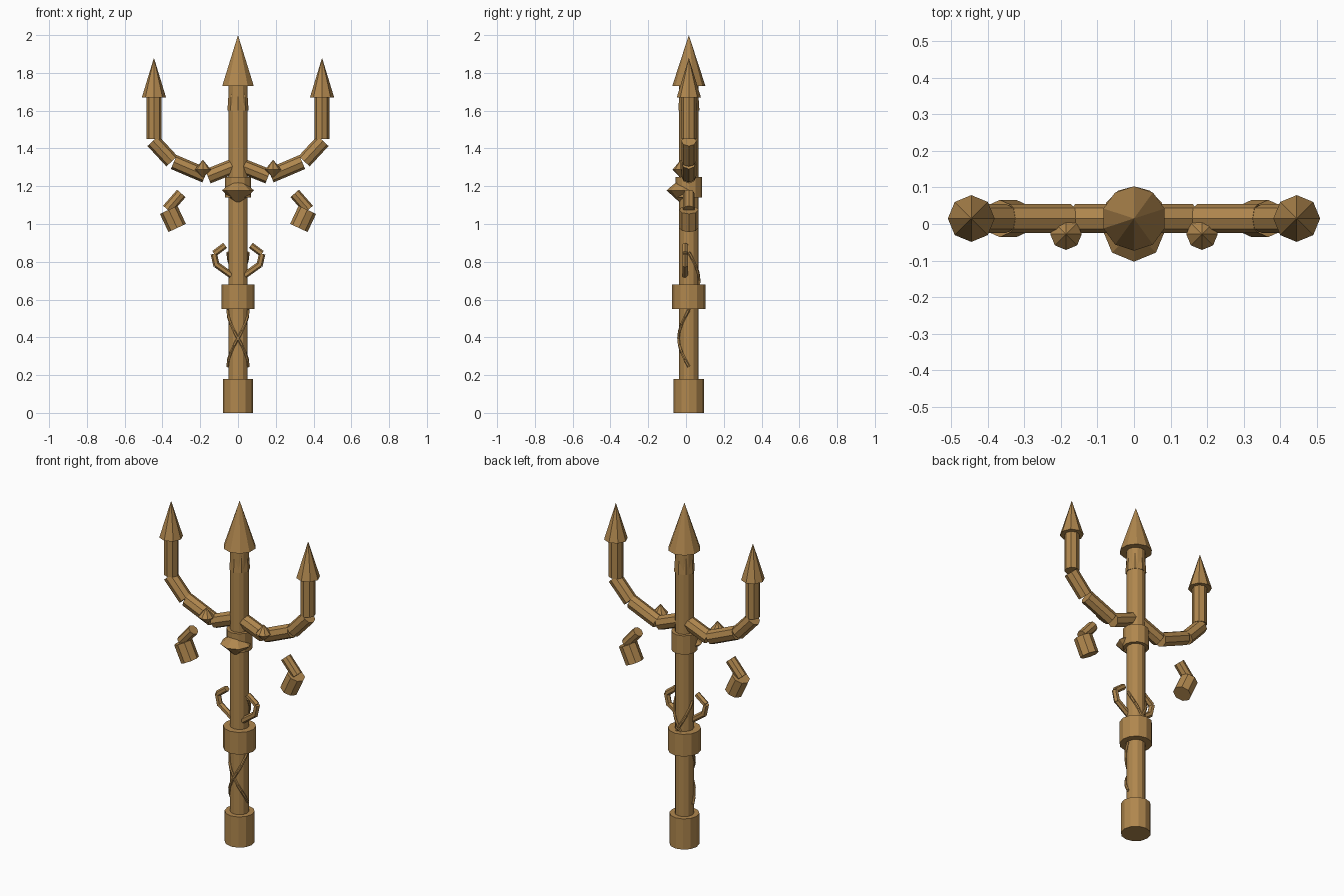
import bpy, bmesh, math
from mathutils import Vector, Matrix

if "Cube" in bpy.data.objects:
    bpy.data.objects.remove(bpy.data.objects["Cube"])

CY = 0.015  # depth of the central axis

bronze = bpy.data.materials.new("aged_bronze")
bronze.diffuse_color = (0.434, 0.242, 0.076, 1)
bronze.use_nodes = True
bronze.node_tree.nodes["Principled BSDF"].inputs["Base Color"].default_value = bronze.diffuse_color


def frustum(bm, a, b, r1, r2, sides):
    """Add a capped cylinder or cone from point a to point b."""
    a, b = Vector(a), Vector(b)
    d = b - a
    rot = d.to_track_quat('Z', 'Y').to_matrix().to_4x4()
    if abs(d.x) + abs(d.y) < 1e-6:
        rot = Matrix.Identity(4)
    bmesh.ops.create_cone(bm, cap_ends=True, segments=sides, radius1=r1, radius2=r2,
                          depth=d.length,
                          matrix=Matrix.Translation((a + b) / 2) @ rot)


def part(name, pieces):
    """Make one object from a list of frustum descriptions."""
    bm = bmesh.new()
    for p in pieces:
        frustum(bm, *p)
    me = bpy.data.meshes.new(name)
    bm.to_mesh(me)
    bm.free()
    me.materials.append(bronze)
    ob = bpy.data.objects.new(name, me)
    bpy.context.collection.objects.link(ob)
    return ob


def upright(name, z1, z2, r1, r2, sides, x=0, y=CY):
    return part(name, [((x, y, z1), (x, y, z2), r1, r2, sides)])


def gem(name, x, y, z, r, low, high):
    """Eight-sided double cone."""
    bm = bmesh.new()
    ring = [bm.verts.new((x + r * math.cos(i * math.pi / 4),
                          y + r * math.sin(i * math.pi / 4), z)) for i in range(8)]
    top, bottom = bm.verts.new((x, y, high)), bm.verts.new((x, y, low))
    for i in range(8):
        a, b = ring[i], ring[(i + 1) % 8]
        bm.faces.new((a, b, top))
        bm.faces.new((b, a, bottom))
    me = bpy.data.meshes.new(name)
    bm.to_mesh(me)
    bm.free()
    me.materials.append(bronze)
    bpy.context.collection.objects.link(bpy.data.objects.new(name, me))


def cord(name, s, z_mid, face):
    """Thin cord wound half way round the shaft; face -1 is front, 1 is back."""
    pts = []
    for i in range(9):
        t = i / 8
        ang = math.pi * t
        pts.append((s * 0.054 * math.cos(ang), CY + face * 0.054 * math.sin(ang),
                    z_mid + 0.15 - 0.3 * t))
    part(name, [(p, q, 0.008, 0.008, 6) for p, q in zip(pts, pts[1:])])


# Central column
upright("shaft", 0.05, 1.73, 0.051, 0.051, 12)
upright("pommel", 0, 0.18, 0.08, 0.08, 12)
upright("grip_collar", 0.55, 0.68, 0.088, 0.088, 12)
upright("head_collar", 1.14, 1.25, 0.07, 0.07, 12)
upright("center_prong_sleeve", 1.60, 1.74, 0.056, 0.047, 8)
upright("center_prong_tip", 1.73, 2.0, 0.088, 0, 10)
gem("center_gem", 0, -0.018, 1.178, 0.085, 1.10, 1.25)

# Mirrored side parts
for s, side in ((-1, "left"), (1, "right")):
    def seg(x1, z1, x2, z2, r, n=8, y=CY):
        return ((s * x1, y, z1), (s * x2, y, z2), r, r, n)

    part(side + "_prong", [seg(0.02, 1.308, 0.16, 1.252, 0.04),
                           seg(0.173, 1.257, 0.34, 1.328, 0.04),
                           seg(0.35, 1.332, 0.45, 1.44, 0.04),
                           seg(0.444, 1.45, 0.444, 1.67, 0.04)])
    upright(side + "_prong_tip", 1.67, 1.88, 0.064, 0, 8, x=s * 0.445)
    gem(side + "_gem", s * 0.186, -0.028, 1.288, 0.043, 1.245, 1.34)
    # Detached fragments beside the shaft
    part(side + "_fragment_arm", [seg(0.30, 1.162, 0.374, 1.077, 0.03)])
    part(side + "_fragment_block", [seg(0.367, 1.075, 0.322, 0.979, 0.051)])
    # Small curled hooks above the grip
    part(side + "_hook", [seg(0.068, 0.887, 0.126, 0.843, 0.017, 6, -0.005),
                          seg(0.128, 0.842, 0.113, 0.777, 0.017, 6, -0.005),
                          seg(0.115, 0.785, 0.035, 0.728, 0.017, 6, -0.005)])
    cord(side + "_front_cord", s, 0.395, -1)
    cord(side + "_back_cord", s, 0.70, 1)
